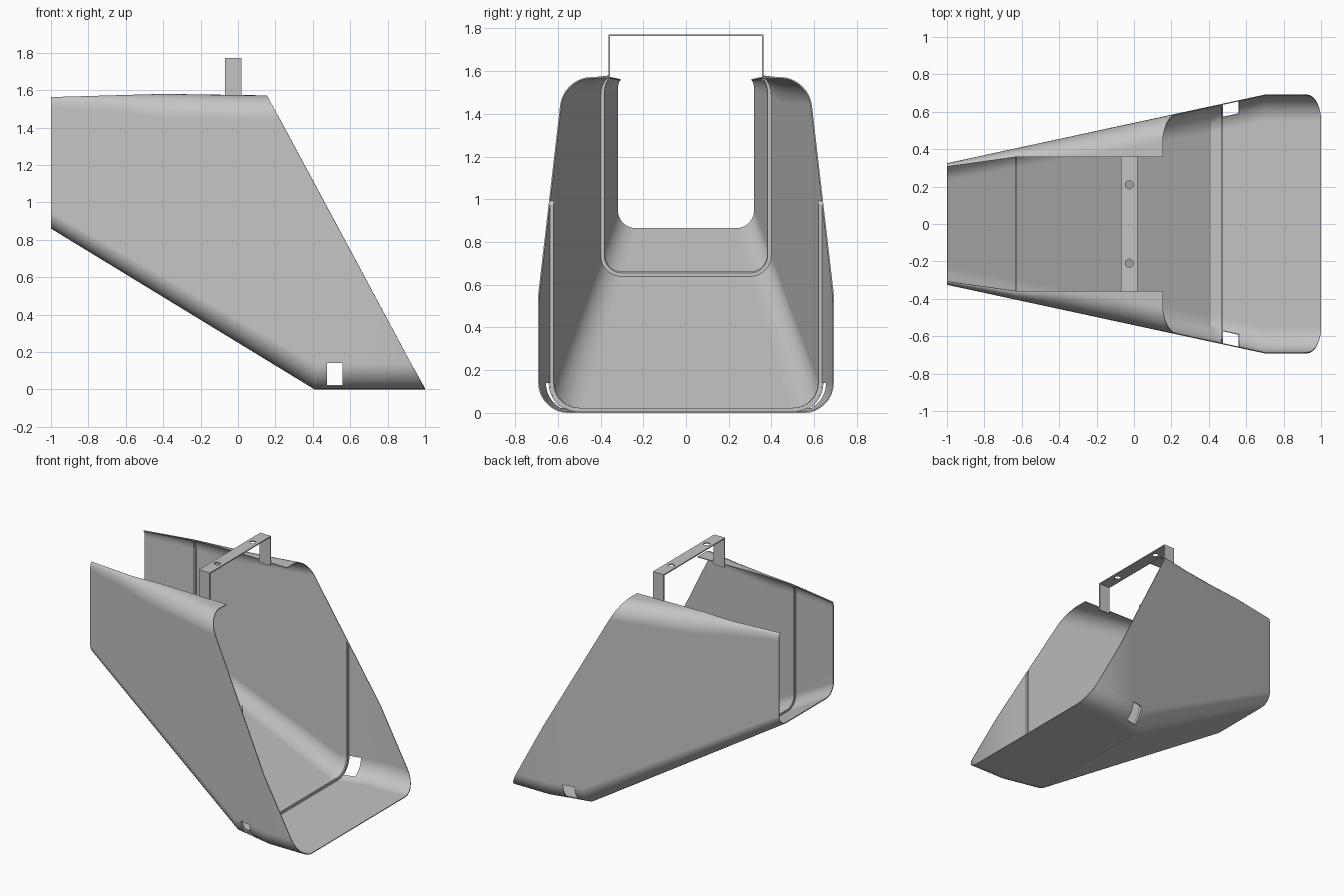
import bpy, bmesh, math
from mathutils import Vector

if "Cube" in bpy.data.objects:
    bpy.data.objects.remove(bpy.data.objects["Cube"], do_unlink=True)

grey = bpy.data.materials.new("sheet_grey")
grey.use_nodes = True
COLOUR = (0.55, 0.55, 0.55, 1)
grey.diffuse_color = COLOUR
grey.node_tree.nodes["Principled BSDF"].inputs["Base Color"].default_value = COLOUR

ARC = 9            # segments in every rounded corner
SHEET = 0.006      # sheet thickness


def lerp(x, *knots):
    """Piecewise linear value through (x, value) knots."""
    for (x0, v0), (x1, v1) in zip(knots, knots[1:]):
        if x <= x1:
            return v0 + (v1 - v0) * (x - x0) / (x1 - x0)
    return knots[-1][1]


def section(x, inset=0.0):
    """Open U-section with rounded floor corners and inward-rolled top lips."""
    wide = lerp(x, (-1, 0.325), (0.7, 0.692))
    lip = lerp(x, (-1, 0.307), (-0.63, 0.358))
    floor = lerp(x, (-1, 0.86), (0.41, 0))+ inset
    top = lerp(x, (-1, 1.563), (-0.4, 1.58), (0.155, 1.572)) - inset * 0.5
    roll_y = min(0.13, wide - lip) - inset
    roll_z = min(0.13, 0.03 + 1.3 * (wide - lip)) - inset
    r = lerp(x, (-1, 0.09), (0.41, 0.14)) - inset
    wide -= inset
    half = []
    for i in range(ARC + 1):
        a = math.pi / 2 * i / ARC
        half.append((wide - r + r * math.sin(a), floor + r - r * math.cos(a)))
    for i in range(ARC + 1):
        a = math.pi / 2 * i / ARC
        half.append((wide - roll_y + roll_y * math.cos(a), top - roll_z + roll_z * math.sin(a)))
    half.append((lip, top))
    ring = [(-y, z) for y, z in reversed(half)] + half
    return [Vector((x, y, z)) for y, z in ring]


def slant_cut(bm, fill=False):
    """Trim everything ahead of the sloping mouth."""
    geom = bm.verts[:] + bm.edges[:] + bm.faces[:]
    cut = bmesh.ops.bisect_plane(bm, geom=geom, dist=1e-5, plane_co=(1, 0, 0),
                                 plane_no=(1.572, 0, 0.845), clear_outer=True)
    if fill:
        edges = [e for e in cut["geom_cut"] if isinstance(e, bmesh.types.BMEdge)]
        bmesh.ops.holes_fill(bm, edges=edges)


def make(name, bm):
    bmesh.ops.recalc_face_normals(bm, faces=bm.faces)
    mesh = bpy.data.meshes.new(name)
    bm.to_mesh(mesh)
    bm.free()
    ob = bpy.data.objects.new(name, mesh)
    bpy.context.collection.objects.link(ob)
    mesh.materials.append(grey)
    return ob


def select(ob):
    bpy.ops.object.select_all(action="DESELECT")
    ob.select_set(True)
    bpy.context.view_layer.objects.active = ob


def apply(ob, kind, **settings):
    select(ob)
    mod = ob.modifiers.new(kind.lower(), kind)
    for key, value in settings.items():
        setattr(mod, key, value)
    bpy.ops.object.modifier_apply(modifier=mod.name)


def smooth(ob):
    select(ob)
    bpy.ops.object.shade_smooth_by_angle(angle=math.radians(25))
    ob.modifiers.new("weighted", "WEIGHTED_NORMAL").keep_sharp = True


# Scoop body: lofted sheet with a window in each floor corner
bm = bmesh.new()
HOLE = (0.475, 0.56)
stations = [-1, -0.8, -0.63, -0.4, -0.1, 0.155, 0.41, *HOLE, 0.7, 1.02]
rings = [[bm.verts.new(p) for p in section(x)] for x in stations]
for x, a, b in zip(stations, rings, rings[1:]):
    mid = len(a) // 2
    for i in range(len(a) - 1):
        step = i - mid if i >= mid else mid - 2 - i
        if x == HOLE[0] and 3 <= step < ARC:
            continue
        bm.faces.new((a[i], b[i], b[i + 1], a[i + 1]))
bmesh.ops.remove_doubles(bm, verts=bm.verts, dist=1e-5)
slant_cut(bm)
bmesh.ops.recalc_face_normals(bm, faces=bm.faces)
# Outward normals, so that the sheet thickens inward
floor_face = min(bm.faces, key=lambda f: f.calc_center_median().z)
flip = floor_face.normal.z > 0
body = make("scoop_body", bm)
if flip:
    body.data.flip_normals()
apply(body, "SOLIDIFY", thickness=SHEET, offset=-1)
smooth(body)


# Ribs: thin U-shaped bands standing on the inside of the sheet
def rib(name, x, depth=0.024, thick=0.01):
    bm = bmesh.new()
    loops = [[bm.verts.new(p) for p in section(px, inset)]
             for px, inset in ((x, 0.002), (x, depth), (x + thick, depth), (x + thick, 0.002))]
    for k in range(4):
        a, b = loops[k], loops[(k + 1) % 4]
        for i in range(len(a) - 1):
            bm.faces.new((a[i], b[i], b[i + 1], a[i + 1]))
    for end in (0, -1):
        bm.faces.new([loop[end] for loop in loops])
    bmesh.ops.remove_doubles(bm, verts=bm.verts, dist=1e-5)
    slant_cut(bm, fill=True)
    smooth(make(name, bm))


rib("rear_rib", -0.636)
rib("front_rib", 0.465)

# Bracket: bent strap bridging the two lips
bm = bmesh.new()
path = [(-0.364, 1.55), (-0.364, 1.772), (0.364, 1.772), (0.364, 1.55)]
inner = [(y - math.copysign(0.008, y), min(z, 1.764)) for y, z in path]
face = bm.faces.new([bm.verts.new((-0.07, y, z)) for y, z in path + inner[::-1]])
out = bmesh.ops.extrude_face_region(bm, geom=[face])["geom"]
bmesh.ops.translate(bm, vec=(0.09, 0, 0),
                    verts=[v for v in out if isinstance(v, bmesh.types.BMVert)])
bracket = make("bracket", bm)

# Two bolt holes through the strap
for y in (-0.21, 0.21):
    bpy.ops.mesh.primitive_cylinder_add(vertices=24, radius=0.022, depth=0.1,
                                        location=(-0.025, y, 1.768))
    cutter = bpy.context.object
    cutter.hide_render = True
    apply(bracket, "BOOLEAN", operation="DIFFERENCE", object=cutter, solver="EXACT")
    bpy.data.objects.remove(cutter, do_unlink=True)
